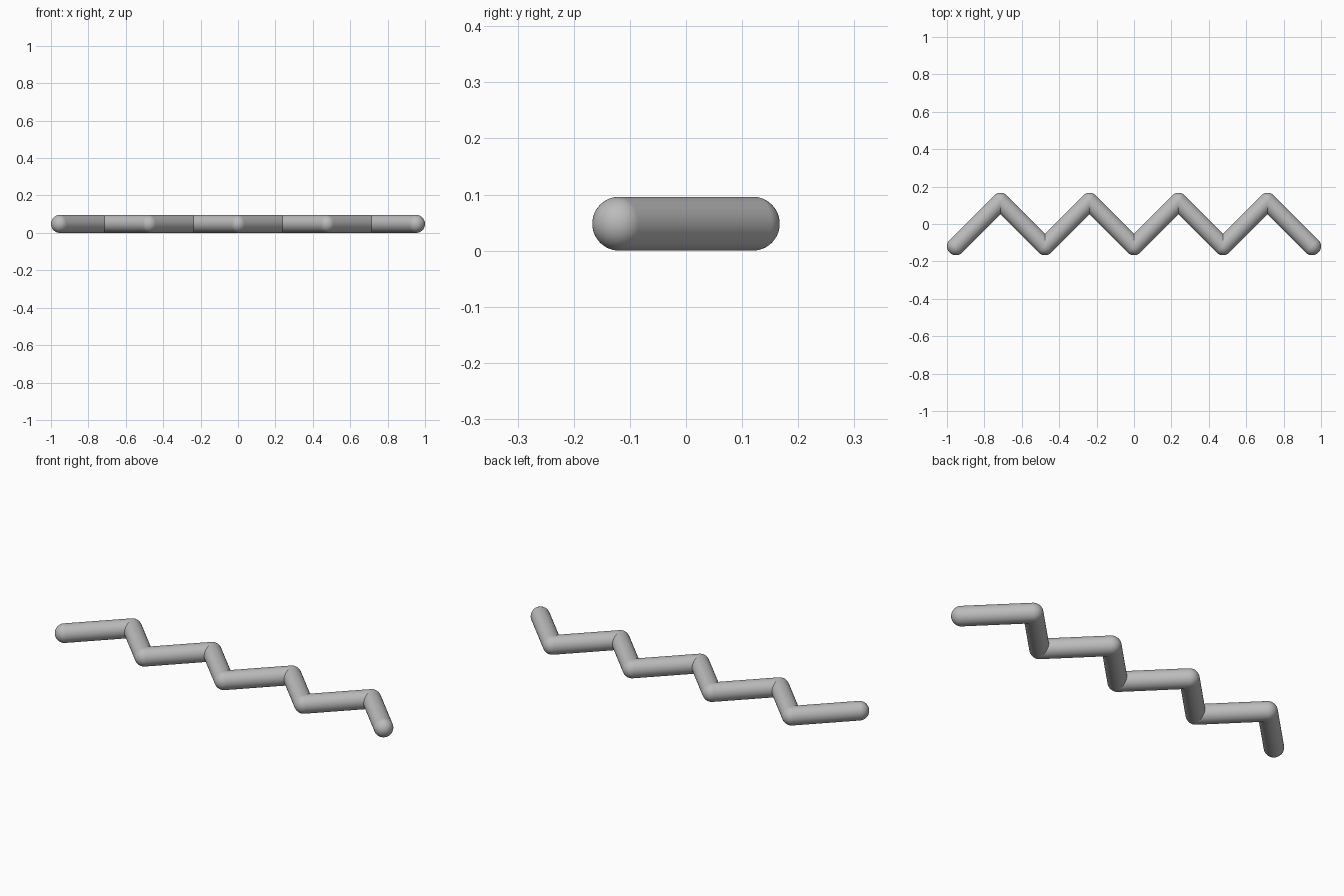
import bpy
from mathutils import Vector

cube = bpy.data.objects.get("Cube")
if cube:
    bpy.data.objects.remove(cube, do_unlink=True)

RADIUS = 0.048
STEP = 0.238          # spacing of the bends along x
SWING = 0.119         # bends alternate between -SWING and +SWING in y
SEGMENTS = 8

grey = bpy.data.materials.new("plain_grey")
grey.use_nodes = True
colour = (0.5, 0.5, 0.5, 1.0)
grey.diffuse_color = colour
grey.node_tree.nodes["Principled BSDF"].inputs["Base Color"].default_value = colour


def finish(name):
    obj = bpy.context.object
    obj.name = name
    obj.data.materials.append(grey)
    bpy.ops.object.shade_smooth()


def rod(name, start, end):
    """Open round tube between two bend centres."""
    axis = end - start
    bpy.ops.mesh.primitive_cylinder_add(
        vertices=48, radius=RADIUS, depth=axis.length, end_fill_type='NOTHING',
        location=(start + end) / 2, rotation=axis.to_track_quat('Z', 'Y').to_euler())
    finish(name)


def ball(name, centre):
    """Round end cap or elbow."""
    bpy.ops.mesh.primitive_uv_sphere_add(
        segments=48, ring_count=24, radius=RADIUS, location=centre)
    finish(name)


# Zigzag path, starting and ending at the front
bends = [Vector(((i - SEGMENTS / 2) * STEP, SWING if i % 2 else -SWING, RADIUS))
         for i in range(SEGMENTS + 1)]

# Straight rods
for i, (start, end) in enumerate(zip(bends, bends[1:])):
    rod(f"zigzag_rod_{i + 1}", start, end)

# Rounded elbows and end caps
for i, centre in enumerate(bends):
    part = "end_cap" if i in (0, SEGMENTS) else "elbow"
    ball(f"{part}_{i + 1}", centre)
